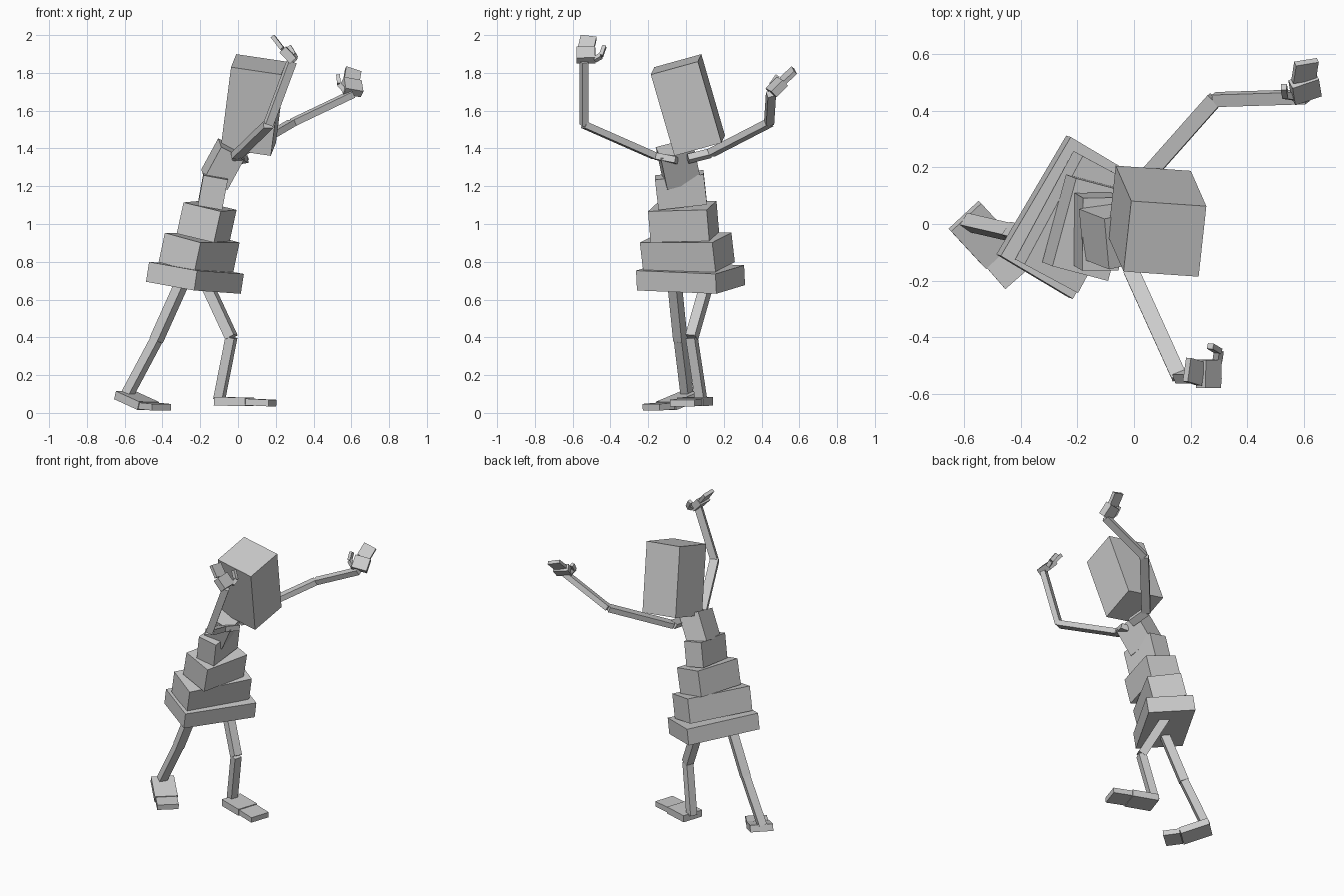
import bpy
import bmesh
from mathutils import Vector, Matrix

default_cube = bpy.data.objects.get("Cube")
if default_cube:
    bpy.data.objects.remove(default_cube, do_unlink=True)

# One plain grey for the whole figure
grey = bpy.data.materials.new("plain grey")
grey.use_nodes = True
colour = (0.6, 0.6, 0.6, 1.0)
grey.diffuse_color = colour
grey.node_tree.nodes["Principled BSDF"].inputs["Base Color"].default_value = colour


def beam(name, start, end, side, width, depth):
    """Flat-faced box running from start to end, with its width along side."""
    start, end = Vector(start), Vector(end)
    axis = (end - start).normalized()
    side = Vector(side)
    side = (side - axis * side.dot(axis)).normalized()
    front = axis.cross(side)
    frame = Matrix((side, front, axis)).transposed().to_4x4()
    frame.translation = (start + end) / 2
    bm = bmesh.new()
    bmesh.ops.create_cube(bm, size=1.0)
    bmesh.ops.scale(bm, vec=(width, depth, (end - start).length), verts=bm.verts)
    mesh = bpy.data.meshes.new(name)
    bm.to_mesh(mesh)
    bm.free()
    mesh.materials.append(grey)
    obj = bpy.data.objects.new(name, mesh)
    obj.matrix_world = frame
    bpy.context.collection.objects.link(obj)
    return obj


def block(name, centre, up, side, width, depth):
    """Body block given by its centre and its upward edge."""
    centre, up = Vector(centre), Vector(up)
    return beam(name, centre - up / 2, centre + up / 2, side, width, depth)


def chain(prefix, names, points, side, sizes):
    """Jointed limb: one box between each pair of neighbouring points."""
    for part, start, end, size in zip(names, points, points[1:], sizes):
        beam(prefix + "_" + part, start, end, side, *size)


# Stacked, twisting torso and the head
block("pelvis", (-0.228, 0.024, 0.715), (0.016, -0.005, 0.105), (0.247, 0.42, -0.018), 0.488, 0.3)
block("belly", (-0.206, 0.007, 0.85), (0.033, -0.018, 0.155), (0.206, 0.383, 0), 0.435, 0.221)
block("waist", (-0.166, -0.013, 1.012), (0.036, -0.014, 0.165), (0.084, 0.311, 0.008), 0.322, 0.209)
block("ribs", (-0.132, -0.027, 1.18), (0.03, -0.018, 0.16), (0.003, 0.257, 0.03), 0.259, 0.131)
block("chest", (-0.08, -0.04, 1.317), (0.09, -0.035, 0.165), (-0.02, 0.18, 0.04), 0.185, 0.14)
block("head", (0.082, 0.01, 1.63), (0.055, -0.125, 0.43), (0.265, -0.018, -0.04), 0.269, 0.26)

# Arms
arm_parts = ("collar", "upper_arm", "forearm")
arm_sizes = ((0.05, 0.035), (0.055, 0.035), (0.045, 0.035))
chain("right", arm_parts,
      ((0.03, -0.05, 1.337), (-0.01, -0.165, 1.36), (0.16, -0.54, 1.525), (0.285, -0.54, 1.86)),
      (1, 0.4, 0), arm_sizes)
chain("left", arm_parts,
      ((0.03, 0.01, 1.345), (0.01, 0.13, 1.375), (0.285, 0.44, 1.535), (0.61, 0.45, 1.69)),
      (0.6, -0.8, 0), arm_sizes)

# Hands with a palm, a finger slab and a bent thumb
hand_parts = ("palm", "fingers")
hand_sizes = ((0.1, 0.045), (0.085, 0.022))
thumb_parts = ("thumb_base", "thumb_tip")
thumb_sizes = ((0.025, 0.025), (0.025, 0.02))
chain("right", hand_parts,
      ((0.293, -0.53, 1.865), (0.237, -0.53, 1.925), (0.187, -0.515, 1.99)),
      (0, 1, 0.05), hand_sizes)
chain("right", thumb_parts,
      ((0.295, -0.485, 1.87), (0.3, -0.45, 1.89), (0.27, -0.432, 1.94)),
      (1, 0, 1), thumb_sizes)
chain("left", hand_parts,
      ((0.61, 0.45, 1.695), (0.6, 0.51, 1.755), (0.61, 0.573, 1.815)),
      (0.9, 0.1, -0.35), hand_sizes)
chain("left", thumb_parts,
      ((0.57, 0.45, 1.7), (0.535, 0.455, 1.74), (0.53, 0.485, 1.785)),
      (0, 1, 0), thumb_sizes)

# Legs
leg_parts = ("thigh", "shin")
leg_sizes = ((0.055, 0.055), (0.05, 0.05))
chain("right", leg_parts,
      ((-0.3, -0.06, 0.68), (-0.433, -0.03, 0.385), (-0.585, 0.005, 0.1)),
      (0.6, 0.8, 0), leg_sizes)
chain("left", leg_parts,
      ((-0.165, 0.11, 0.68), (-0.035, 0.03, 0.4), (-0.1, 0.08, 0.07)),
      (0.35, 0.93, 0), leg_sizes)

# Feet with a heel block and a toe block
foot_parts = ("foot", "toes")
foot_sizes = ((0.145, 0.045), (0.135, 0.035))
chain("right", foot_parts,
      ((-0.598, 0.028, 0.093), (-0.475, -0.105, 0.037), (-0.405, -0.185, 0.03)),
      (0.7, 0.7, 0), foot_sizes)
chain("left", foot_parts,
      ((-0.105, 0.075, 0.062), (0.06, 0.02, 0.058), (0.182, -0.02, 0.052)),
      (0.3, 0.95, 0), foot_sizes)
